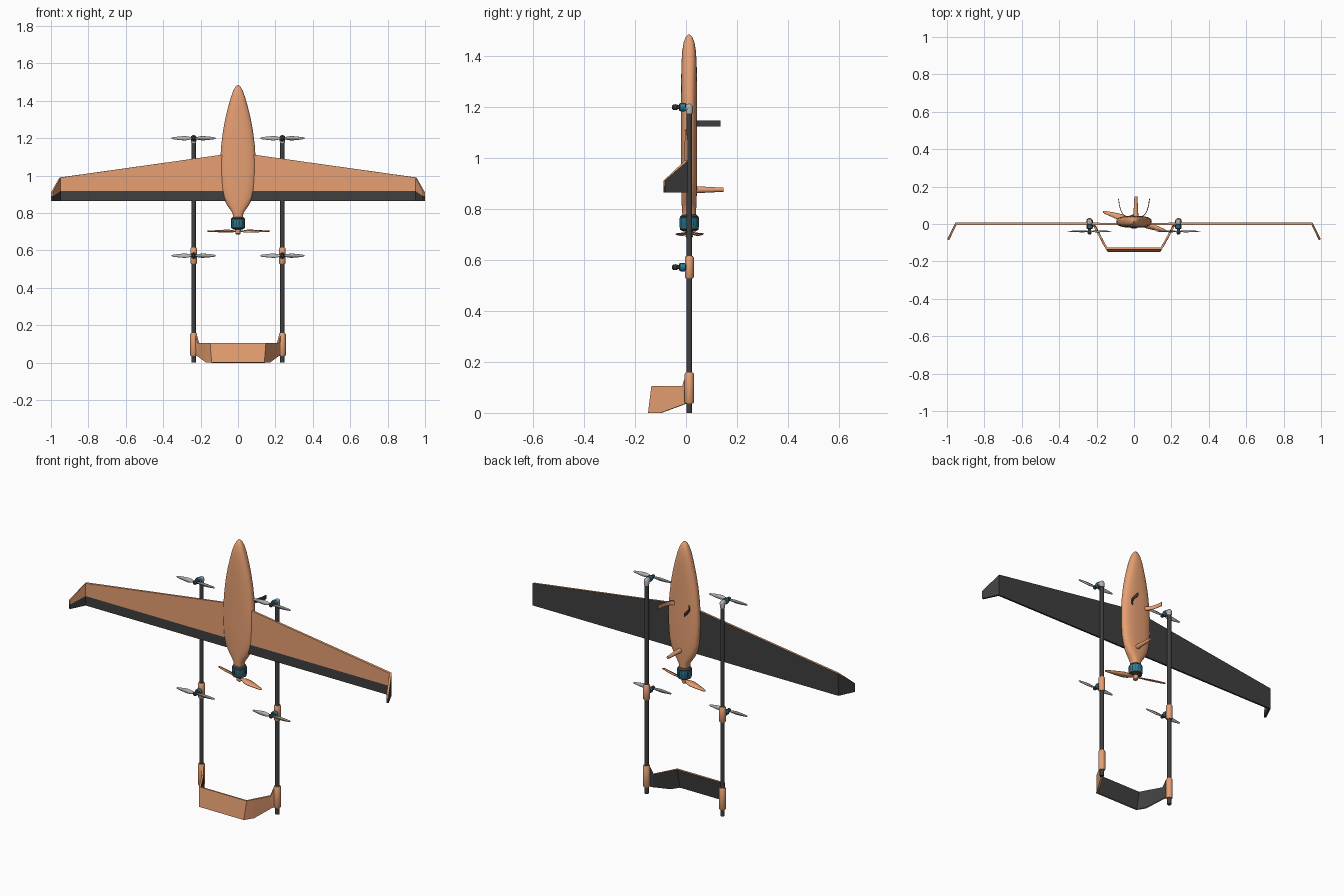
import bpy, bmesh, math
from mathutils import Matrix, Vector

if "Cube" in bpy.data.objects:
    bpy.data.objects.remove(bpy.data.objects["Cube"])


def material(name, rgb):
    m = bpy.data.materials.new(name)
    m.diffuse_color = (*rgb, 1)
    m.use_nodes = True
    m.node_tree.nodes["Principled BSDF"].inputs["Base Color"].default_value = m.diffuse_color
    return m


ORANGE = material("orange_foam", (0.80, 0.35, 0.17))
DARK = material("dark_carbon", (0.05, 0.05, 0.05))
BLUE = material("blue_metal", (0.02, 0.22, 0.36))
GREY = material("light_grey", (0.45, 0.45, 0.45))

UP = Matrix.Identity(4)
FRONT = Matrix.Rotation(math.pi / 2, 4, 'X')     # local z -> -y
BACK = Matrix.Rotation(-math.pi / 2, 4, 'X')     # local z -> +y
DOWN = Matrix.Rotation(math.pi, 4, 'X')          # local z -> -z
smooth = []


def finish(name, bm, mats, loc=(0, 0, 0), rot=UP, shade=True):
    me = bpy.data.meshes.new(name)
    bm.to_mesh(me)
    bm.free()
    ob = bpy.data.objects.new(name, me)
    bpy.context.collection.objects.link(ob)
    for m in mats:
        me.materials.append(m)
    ob.matrix_world = Matrix.Translation(loc) @ rot
    if shade:
        smooth.append(ob)
    return ob


def loft(name, rows, mat, loc=(0, 0, 0), rot=UP, sides=24, power=2.0):
    """Capped stack of superellipse rings: rows are (z, half_x, half_y)."""
    bm = bmesh.new()
    rings = []
    for z, rx, ry in rows:
        ring = []
        for i in range(sides):
            a = 2 * math.pi * i / sides
            c, s = math.cos(a), math.sin(a)
            ring.append(bm.verts.new((
                rx * math.copysign(abs(c) ** (2 / power), c),
                ry * math.copysign(abs(s) ** (2 / power), s), z)))
        rings.append(ring)
    for a, b in zip(rings, rings[1:]):
        for i in range(sides):
            j = (i + 1) % sides
            bm.faces.new((a[i], a[j], b[j], b[i]))
    bm.faces.new(rings[0][::-1])
    bm.faces.new(rings[-1])
    return finish(name, bm, [mat], loc, rot)


def lathe(name, rows, mat, loc=(0, 0, 0), rot=UP, sides=24):
    return loft(name, [(z, r, r) for z, r in rows], mat, loc, rot, sides)


def plate(name, stations, thick, mats, loc=(0, 0, 0), rot=UP, dark_row=None, shade=False):
    """Grid of points thickened to a sheet; the back takes the second material."""
    bm = bmesh.new()
    g = [[bm.verts.new(p) for p in st] for st in stations]
    for a, b in zip(g, g[1:]):
        for j in range(len(a) - 1):
            f = bm.faces.new((a[j], b[j], b[j + 1], a[j + 1]))
            f.material_index = 1 if j == dark_row else 0
    ob = finish(name, bm, mats, loc, rot, shade)
    mod = ob.modifiers.new("thickness", 'SOLIDIFY')
    mod.thickness, mod.offset = thick, 0
    mod.use_even_offset = True
    mod.material_offset = 1
    return ob


def mirrored(half):
    """Full-span stations from the right half, listed centre to tip."""
    left = [[(-x, y, z) for x, y, z in st] for st in reversed(half)]
    return left + half


def propeller(name, radius, chord, mat, loc, rot):
    stations = []
    for t, c in [(0, .4), (.12, .45), (.25, .85), (.4, 1), (.6, .85), (.8, .6), (.95, .4), (1, .2)]:
        pitch = math.radians(28 - 18 * t) * min(1, t * 5)
        w = chord * c / 2
        y, z = w * math.cos(pitch), w * math.sin(pitch)
        stations.append([(t * radius, -y, -z), (t * radius, y, z)])
    left = [[(-p[0], p[1], -p[2]) for p in st] for st in reversed(stations[1:])]
    return plate(name, left + stations, radius * .022, [mat], loc, rot, shade=True)


def motor(name, s, loc, rot, slots):
    """Dark motor with a blue slotted bell; s is the bell radius."""
    lathe(name + "_core", [(0, .7 * s), (.25 * s, .95 * s), (1.6 * s, .95 * s), (1.8 * s, .6 * s)],
          DARK, loc, rot)
    lathe(name + "_bell", [(.32 * s, .93 * s), (.38 * s, s), (1.35 * s, s), (1.45 * s, .93 * s)],
          BLUE, loc, rot)
    bm = bmesh.new()
    for i in range(slots):
        m = (Matrix.Rotation(2 * math.pi * i / slots, 4, 'Z') @ Matrix.Translation((.96 * s, 0, .87 * s))
             @ Matrix.Diagonal((.12 * s, .13 * s, .75 * s, 1)))
        bmesh.ops.create_cube(bm, size=1, matrix=m)
    finish(name + "_slots", bm, [DARK], loc, rot, False)


# Fuselage pod with motor neck
loft("fuselage", [(.775, .026, .026), (.80, .029, .028), (.82, .043, .029), (.845, .06, .03),
                  (.88, .078, .031), (.93, .089, .032), (1.0, .094, .032), (1.08, .095, .032),
                  (1.16, .090, .032), (1.24, .080, .032), (1.31, .067, .031), (1.37, .052, .030),
                  (1.42, .038, .027), (1.455, .025, .021), (1.475, .014, .013), (1.485, .003, .003)],
     ORANGE, (0, .012, 0), sides=40, power=2.6)

# Wing with drooped tips and dark elevon strip
TE, HINGE = .865, .918
half = [[(x, y, TE), (x, y, HINGE if le > .95 else .89), (x, y, le)]
        for x, y, le in [(0, .001, 1.124), (.952, .001, .99), (.994, -.085, .912)]]
plate("wing", mirrored(half)[:3] + half[1:], .011, [ORANGE, DARK], dark_row=0)

# U-shaped tail
half = [[(.138, -.144, 0), (.146, -.131, .105)],
        [(.166, -.098, 0), (.164, -.098, .105)],
        [(.212, -.006, .034), (.212, -.012, .105)],
        [(.226, .008, .04), (.226, .004, .157)]]
plate("tail", mirrored(half), .010, [ORANGE, DARK])

for side, label in ((-1, "left"), (1, "right")):
    x, y = side * .237, .013
    # Boom and its sleeves
    lathe(label + "_boom", [(0, .0115), (1.19, .0115)], DARK, (x, y, 0))
    lathe(label + "_motor_sleeve", [(.528, .014), (.533, .0175), (.61, .0175), (.615, .014)], ORANGE, (x, y, 0))
    lathe(label + "_tail_sleeve", [(.036, .015), (.042, .0185), (.152, .0185), (.158, .015)], ORANGE, (x, y, 0))
    # Elbow at the boom top
    lathe(label + "_elbow", [(1.175, .0135), (1.199, .0145), (1.207, .012), (1.212, .007), (1.214, .002)],
          GREY, (x, y, 0))
    lathe(label + "_elbow_stub", [(0, .0145), (.014, .0145)], GREY, (x, y, 1.199), FRONT)
    # Lift motors and propellers
    for z, level in ((1.2, "upper"), (.572, "lower")):
        n = f"{label}_{level}"
        motor(n + "_motor", .0165, (x, .002, z), FRONT, 10)
        lathe(n + "_hub", [(.025, .008), (.034, .008), (.036, .011), (.049, .011), (.055, .006)],
              DARK, (x, 0, z), FRONT)
        propeller(n + "_propeller", .118, .024, GREY, (x, -.039, z), FRONT)
    # Curved rear antenna blade
    path = [(.042, .038), (.060, .052), (.070, .072), (.078, .10), (.083, .135)]
    pts = [[(side * px, py, 1.125), (side * px, py, 1.147)] for px, py in path]
    plate(label + "_antenna", pts, .004, [DARK, ORANGE] if side > 0 else [ORANGE, DARK])

# Rear skid
lathe("rear_skid", [(0, .014), (.06, .011), (.115, .008)], ORANGE, (.01, .032, .876), BACK, 12)

# Pusher motor and propeller
motor("pusher_motor", .038, (0, .013, .78), DOWN, 14)
lathe("pusher_hub", [(.685, .008), (.69, .014), (.722, .016)], ORANGE, (0, .013, 0))
propeller("pusher_propeller", .176, .036, ORANGE, (.003, .014, .703),
          Matrix.Rotation(math.radians(-17), 4, 'Z'))

# Smooth shading with sharp edges kept
bpy.ops.object.select_all(action='DESELECT')
for ob in smooth:
    ob.select_set(True)
bpy.context.view_layer.objects.active = smooth[0]
bpy.ops.object.shade_smooth_by_angle(angle=math.radians(35))
